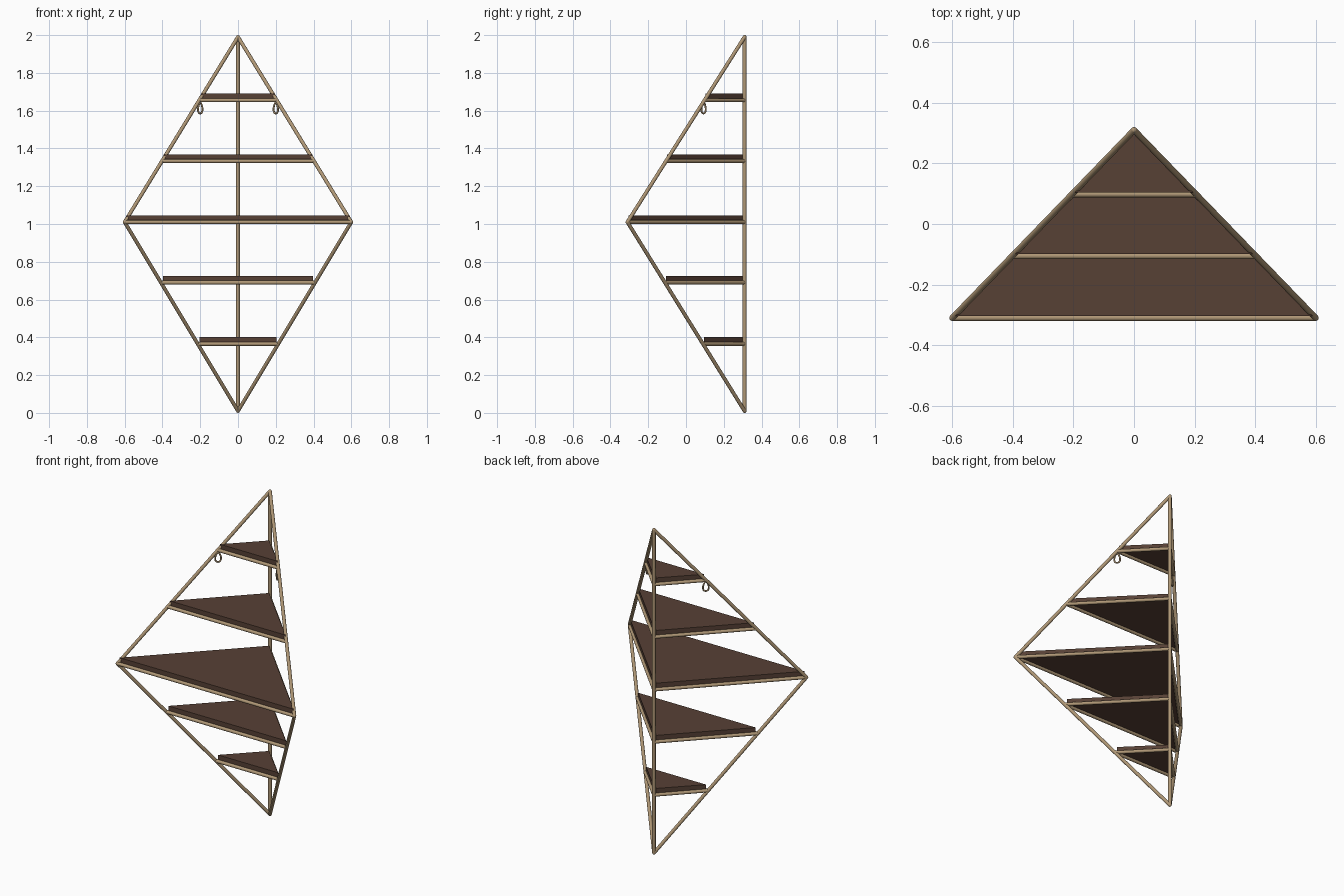
import bpy, math
from mathutils import Vector

if "Cube" in bpy.data.objects:
    bpy.data.objects.remove(bpy.data.objects["Cube"])


def material(name, rgb):
    m = bpy.data.materials.new(name)
    m.diffuse_color = (*rgb, 1)
    m.use_nodes = True
    m.node_tree.nodes["Principled BSDF"].inputs["Base Color"].default_value = m.diffuse_color
    return m


BRASS = material("pale brass", (0.43, 0.31, 0.18))
WOOD = material("dark wood", (0.095, 0.052, 0.036))
R = 0.01
TOP, BOTTOM = Vector((0, 0.31, 1.99)), Vector((0, 0.31, 0.01))
MID_Z = 1.01


def smooth(obj):
    for p in obj.data.polygons:
        p.use_smooth = len(p.vertices) <= 4


def rod(name, a, b):
    d = b - a
    bpy.ops.mesh.primitive_cylinder_add(vertices=16, radius=R, depth=d.length, location=(a + b) / 2)
    o = bpy.context.object
    o.name = name
    o.rotation_euler = d.to_track_quat('Z', 'Y').to_euler()
    o.data.materials.append(BRASS)
    smooth(o)


def joint(name, p):
    bpy.ops.mesh.primitive_uv_sphere_add(segments=16, ring_count=8, radius=R, location=p)
    o = bpy.context.object
    o.name = name
    o.data.materials.append(BRASS)
    smooth(o)


def side_point(z, s):
    """Point on the sloping side rod at height z, s = -1 left or 1 right."""
    t = (TOP.z - z) / (TOP.z - MID_Z) if z >= MID_Z else (z - BOTTOM.z) / (MID_Z - BOTTOM.z)
    return Vector((s * 0.6 * t, 0.31 - 0.62 * t, z))


# Outer frame: back post and four sloping rods
rod("back_post", BOTTOM, TOP)
joint("top_joint", TOP)
joint("bottom_joint", BOTTOM)
for s, side in ((-1, "left"), (1, "right")):
    corner = side_point(MID_Z, s)
    rod(side + "_upper_rod", TOP, corner)
    rod(side + "_lower_rod", BOTTOM, corner)
    joint(side + "_corner_joint", corner)

# Five shelves: a triangle of rods with a board resting on it
for i, z in enumerate((0.365, 0.69, 1.01, 1.333, 1.655), 1):
    l, r, back = side_point(z, -1), side_point(z, 1), Vector((0, 0.31, z))
    rod(f"shelf_{i}_front_rod", l, r)
    rod(f"shelf_{i}_left_rod", l, back)
    rod(f"shelf_{i}_right_rod", r, back)
    x, y = r.x - 0.010, r.y + 0.006
    tri = ((-x, y), (x, y), (0, 0.301))
    verts = [(px, py, z + h) for h in (0.003, 0.036) for px, py in tri]
    faces = [(2, 1, 0), (3, 4, 5), (0, 1, 4, 3), (1, 2, 5, 4), (2, 0, 3, 5)]
    me = bpy.data.meshes.new(f"shelf_{i}_board")
    me.from_pydata(verts, [], faces)
    me.materials.append(WOOD)
    bpy.context.collection.objects.link(bpy.data.objects.new(f"shelf_{i}_board", me))

# Teardrop hanging loops below the top shelf, lying in the side planes
for s, side in ((-1, "left"), (1, "right")):
    c = bpy.data.curves.new(side + "_hanging_loop", 'CURVE')
    c.dimensions = '3D'
    c.bevel_depth = 0.005
    c.bevel_resolution = 2
    n = 20
    sp = c.splines.new('POLY')
    sp.points.add(n - 1)
    sp.use_cyclic_u = True
    for k, p in enumerate(sp.points):
        a = 2 * math.pi * k / n
        u = 0.016 * math.sin(a) * (1 - 0.3 * math.cos(a))
        d = u * math.sqrt(0.5)
        p.co = (s * (0.2 + d), 0.093 - d, 1.614 + 0.029 * math.cos(a), 1)
    c.materials.append(BRASS)
    bpy.context.collection.objects.link(bpy.data.objects.new(side + "_hanging_loop", c))
